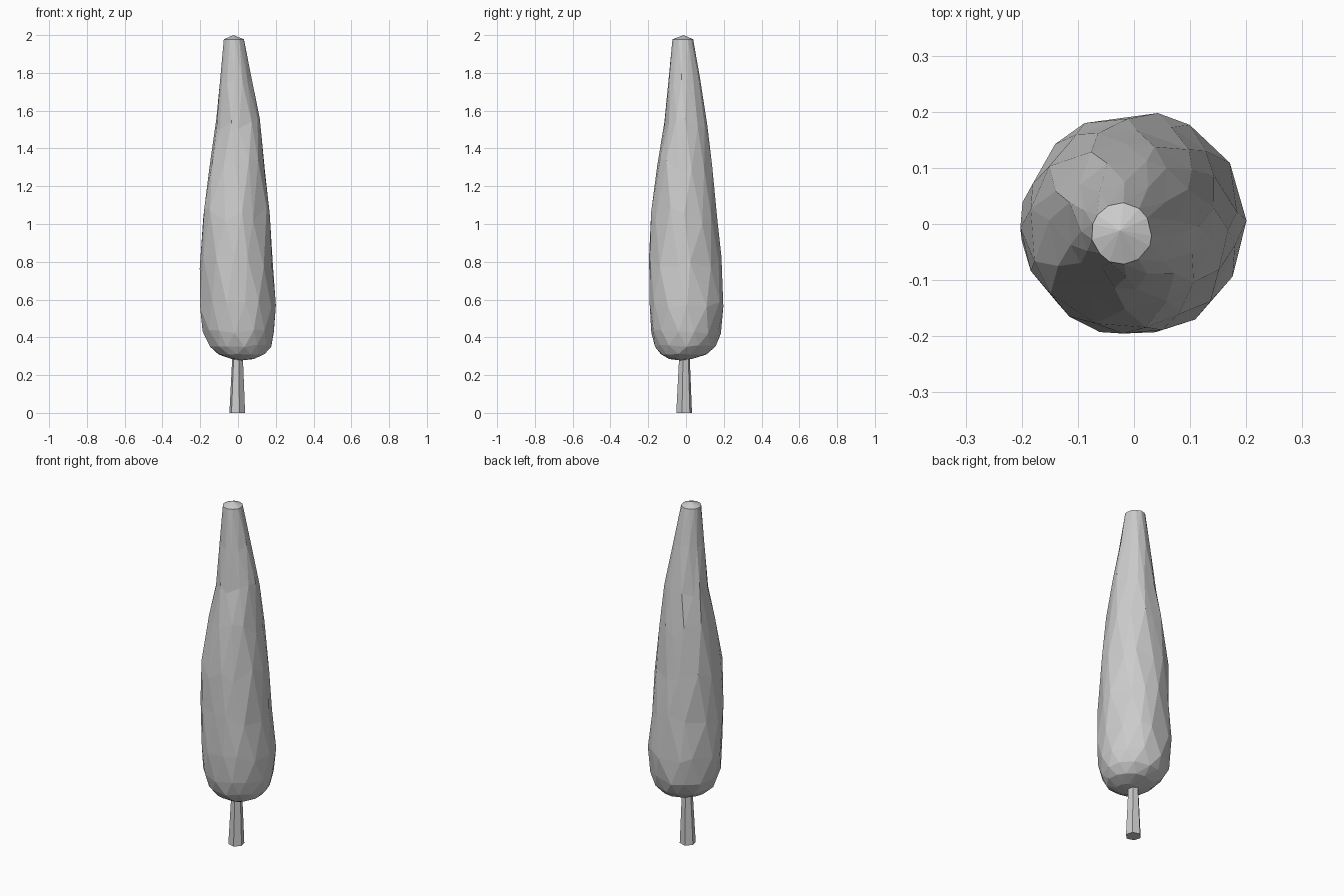
import bpy, bmesh, math, random
from mathutils import Vector

random.seed(4)
if "Cube" in bpy.data.objects:
    bpy.data.objects.remove(bpy.data.objects["Cube"], do_unlink=True)

grey = bpy.data.materials.new("plain_grey")
grey.use_nodes = True
colour = (0.6, 0.6, 0.6, 1)
grey.diffuse_color = colour
grey.node_tree.nodes["Principled BSDF"].inputs["Base Color"].default_value = colour


def loft(name, rings, sides, top, bottom, jitter=0.0, turn=0.0):
    """Skin rings of (z, centre x, centre y, radius), closed by end points."""
    bm = bmesh.new()
    loops = []
    for i, (z, cx, cy, r) in enumerate(rings):
        loop = []
        for k in range(sides):
            a = 2 * math.pi * (k + 0.5 * (i % 2) * (jitter > 0)) / sides + turn
            a += random.uniform(-1, 1) * jitter
            rr = r * (1 + random.uniform(-0.2, 0.2) * jitter)
            # Heights wander on the long middle, and hardly at the ends
            spread = min(z - rings[0][0], rings[-1][0] - z, 0.6)
            zz = z + random.uniform(-1, 1) * jitter * spread * 0.8
            loop.append(bm.verts.new((cx + rr * math.cos(a), cy + rr * math.sin(a), zz)))
        loops.append(loop)
    for i in range(len(loops) - 1):
        low, high = loops[i], loops[i + 1]
        for k in range(sides):
            n = (k + 1) % sides
            if jitter == 0:
                bm.faces.new((low[k], low[n], high[n], high[k]))
            elif i % 2 == 0:
                bm.faces.new((low[k], low[n], high[k]))
                bm.faces.new((low[n], high[n], high[k]))
            else:
                bm.faces.new((low[k], high[n], high[k]))
                bm.faces.new((low[k], low[n], high[n]))
    for loop, point in ((loops[0], bottom), (loops[-1], top)):
        tip = bm.verts.new(point)
        for k in range(sides):
            bm.faces.new((loop[k], loop[(k + 1) % sides], tip))
    bmesh.ops.recalc_face_normals(bm, faces=bm.faces)
    mesh = bpy.data.meshes.new(name)
    bm.to_mesh(mesh)
    bm.free()
    mesh.materials.append(grey)
    obj = bpy.data.objects.new(name, mesh)
    bpy.context.collection.objects.link(obj)
    return obj


# Tall faceted crown, leaning slightly at the tip
crown_rings = [
    (0.285, 0.025, -0.03, 0.06),
    (0.31, 0.02, -0.015, 0.122),
    (0.355, 0.01, -0.005, 0.163),
    (0.43, 0.003, 0, 0.188),
    (0.58, 0, 0, 0.199),
    (0.80, -0.007, -0.007, 0.192),
    (1.05, -0.009, -0.01, 0.178),
    (1.30, -0.003, -0.003, 0.148),
    (1.52, -0.002, 0, 0.117),
    (1.76, -0.01, -0.01, 0.084),
    (1.978, -0.022, -0.017, 0.054),
]
crown = loft("crown", crown_rings, 13, (-0.025, -0.012, 2.0), (0.02, -0.03, 0.278), jitter=0.1)

# Tapered six-sided trunk, running up into the crown
trunk_rings = [(0, -0.004, -0.01, 0.043), (0.34, -0.002, -0.008, 0.027)]
trunk = loft("trunk", trunk_rings, 6, (-0.002, -0.008, 0.34), (-0.004, -0.01, 0), turn=math.radians(-75))
